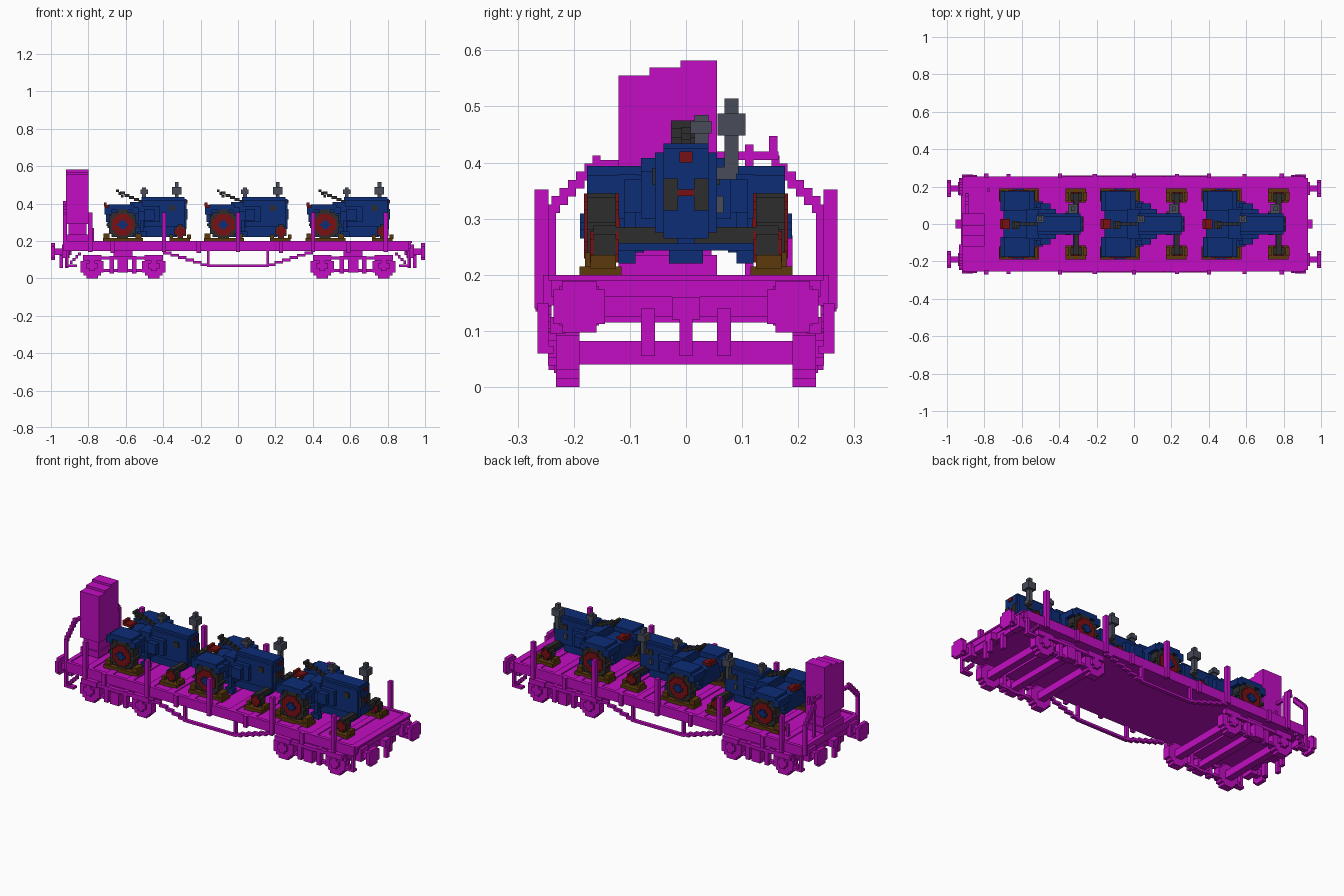
import bpy
import bmesh
import math

cube = bpy.data.objects.get("Cube")
if cube:
    bpy.data.objects.remove(cube, do_unlink=True)

STEP = 0.0146  # size of one building block


def material(name, colour):
    mat = bpy.data.materials.new(name)
    mat.use_nodes = True
    rgba = (*colour, 1)
    mat.diffuse_color = rgba
    for node in mat.node_tree.nodes:
        if node.type == "BSDF_PRINCIPLED":
            node.inputs["Base Color"].default_value = rgba
    return mat


magenta = material("magenta paint", (.54, .004, .54))
blue = material("dark blue paint", (.004, .026, .18))
rubber = material("black rubber", (.026, .026, .026))
steel = material("grey steel", (.065, .07, .1))
red = material("dark red paint", (.19, .005, .006))
wood = material("brown wood", (.107, .042, .004))

parts = {}


def box(name, mat, xs, ys, zs, both_sides=False, both_ends=False):
    """Queue a block for the named part, optionally mirrored in y and in x."""
    boxes = parts.setdefault(name, (mat, []))[1]
    for end in ((1, -1) if both_ends else (1,)):
        for side in ((1, -1) if both_sides else (1,)):
            boxes.append((sorted(end * x for x in xs), sorted(side * y for y in ys), zs))


def span(centre, half):
    return (centre - half, centre + half)


def disc(name, mat, centre, radius, depth, axis="y", **mirror):
    """Blocky disc made of stacked rows; depth is the range along the axis."""
    across, up = centre
    rows = max(3, round(2 * radius / STEP))
    height = 2 * radius / rows
    for row in range(rows):
        low = -radius + row * height
        mid = low + height / 2
        half = math.sqrt(radius ** 2 - mid ** 2)
        half = max(1, round(half / height)) * height
        zs = (up + low, up + low + height)
        if axis == "y":
            box(name, mat, span(across, half), depth, zs, **mirror)
        else:
            box(name, mat, depth, span(across, half), zs, **mirror)


def build_parts(offsets=(0,)):
    """Turn the queued blocks into one mesh per part, placed at each offset."""
    for name, (mat, boxes) in parts.items():
        bm = bmesh.new()
        for xs, ys, zs in boxes:
            corners = [[[bm.verts.new((x, y, z)) for z in zs] for y in ys] for x in xs]
            (a, b), (c, d) = corners[0]
            (e, f), (g, h) = corners[1]
            for face in ((a, b, d, c), (e, g, h, f), (a, e, f, b),
                         (c, d, h, g), (a, c, g, e), (b, f, h, d)):
                bm.faces.new(face)
        bmesh.ops.recalc_face_normals(bm, faces=bm.faces)
        mesh = bpy.data.meshes.new(name)
        bm.to_mesh(mesh)
        bm.free()
        mesh.materials.append(mat)
        for offset in offsets:
            obj = bpy.data.objects.new(name, mesh)
            obj.location.x = offset
            bpy.context.collection.objects.link(obj)
    parts.clear()


# Wagon deck with raised cross strips and end beams
box("deck", magenta, (-.915, .915), (-.245, .245), (.145, .195))
box("side_sill", magenta, (-.915, .915), (.235, .255), (.145, .2), both_sides=True)
for strip in range(14):
    x = -.78 + strip * .13
    box("deck_strip", magenta, span(x, .02), (-.245, .245), (.19, .2))
box("end_beam", magenta, (.9, .925), (-.24, .24), (.16, .2), both_ends=True)
box("end_beam", magenta, (.89, .92), (-.15, .15), (.125, .16), both_ends=True)
box("end_beam", magenta, (.89, .915), (-.18, .18), (.14, .16), both_ends=True)

# Side stakes and their pockets
for x in (-.79, -.395, 0, .4, .79):
    box("stake", magenta, span(x, .011), (.245, .27), (.14, .352), both_sides=True)
for x in (-.67, -.21, .23, .59):
    box("stake_pocket", magenta, span(x, .011), (.25, .268), (.135, .2), both_sides=True)

# Trussing below the sills
box("truss_rod", magenta, (-.16, .16), (.24, .26), (.06, .073), both_sides=True)
box("truss_post", magenta, (.153, .167), (.24, .26), (.06, .15), both_sides=True, both_ends=True)
for i in range(6):
    x, z = .155 + i * .04, .066 + i * .0125
    box("truss_rod", magenta, (x, x + .045), (.24, .26), (z, z + STEP),
        both_sides=True, both_ends=True)

# Buffers and couplings
mirrored = dict(both_sides=True, both_ends=True)
box("buffer_base", magenta, (.9, .94), (.155, .225), (.11, .18), **mirrored)
box("buffer_shaft", magenta, (.92, .98), (.173, .207), (.125, .16), **mirrored)
disc("buffer_plate", magenta, (.19, .143), .046, (.978, 1), axis="x", **mirrored)
box("coupling_hook", magenta, (.91, .955), span(0, .025), (.12, .16), both_ends=True)
box("coupling_chain", magenta, (.935, .955), span(0, .012), (.055, .125), both_ends=True)
box("brake_hose", magenta, (.905, .925), (.055, .08), (.055, .14), **mirrored)

# Corner steps
box("corner_step", magenta, (.86, .92), (.235, .265), (.06, .073), **mirrored)
box("corner_step", magenta, (.905, .92), (.245, .265), (.06, .15), **mirrored)
for i in range(4):
    x = .84 + i * STEP
    box("step_brace", magenta, (x, x + STEP), (.245, .262), span(.13 - i * STEP, .009), **mirrored)

# Bogies: wheels, axles, side frames and spring packs
for centre in (-.615, .615):
    for wheel in (centre - .165, centre + .165):
        disc("bogie_wheel", magenta, (wheel, .062), .062, (.19, .232), both_sides=True)
        disc("axle_box", magenta, (wheel, .068), .03, (.225, .246), both_sides=True)
        box("axle", magenta, span(wheel, .02), (-.2, .2), (.04, .082))
        box("bogie_frame", magenta, span(wheel, .05), (.215, .242), (.095, .125), both_sides=True)
    box("bogie_frame", magenta, span(centre, .19), (.215, .238), (.1, .118), both_sides=True)
    box("bogie_tie", magenta, span(centre, .12), (.2, .225), (.035, .05), both_sides=True)
    box("bogie_spring", magenta, span(centre, .028), (.2, .245), (.03, .1), both_sides=True)
    for x in (centre - .06, centre + .06):
        box("bogie_column", magenta, span(x, .012), (.205, .235), (.025, .12), both_sides=True)
    box("bolster", magenta, span(centre, .05), (-.215, .215), (.115, .15))
    box("bolster", magenta, span(centre, .02), (-.2, .2), (.045, .08))

# Brakeman's cabin with a stepped roof, legs and end rails
for low, high, top in ((-.12, -.065, .555), (-.065, -.01, .569), (-.01, .055, .582)):
    box("cabin", magenta, (-.92, -.8), (low, high), (.29, top))
box("cabin_base", magenta, (-.905, -.81), (-.11, .045), (.2, .3))
box("cabin_skirt", magenta, (-.918, -.803), (-.12, .055), (.2, .235))
box("end_rail", magenta, (-.935, -.915), (.232, .247), (.15, .325), both_sides=True)
for i in range(6):
    y, z = .225 - i * STEP, .31 + i * STEP
    box("end_rail", magenta, (-.935, -.915), (y, y + STEP), (z, z + .03), both_sides=True)
box("end_rail", magenta, (-.935, -.915), (-.165, -.11), (.39, .405))
box("brake_crank", magenta, (-.9, -.885), (.05, .165), (.405, .42))
box("brake_crank", magenta, (-.9, -.885), (.148, .163), (.41, .447))
box("brake_crank", magenta, (-.9, -.885), (.105, .12), (.2, .432))
box("chain_post", magenta, (-.785, -.77), (.175, .19), (.195, .27))
build_parts()

# Tractor, with its rear axle at x = 0 and its nose toward +x
box("rear_plank", wood, (-.105, .11), (.12, .19), (.195, .215), both_sides=True)
box("front_plank", wood, (.25, .36), (.115, .19), (.195, .215), both_sides=True)
for x in (-.085, .085):
    box("wheel_chock", wood, span(x, .016), (.125, .18), (.21, .24), both_sides=True)
for x in (.26, .355):
    box("wheel_chock", wood, span(x, .01), (.125, .17), (.21, .235), both_sides=True)

disc("rear_tyre", rubber, (0, .287), .08, (.125, .176), both_sides=True)
disc("rear_rim", red, (0, .287), .058, (.118, .182), both_sides=True)
disc("rear_hub", blue, (0, .287), .022, (.1, .189), both_sides=True)
disc("front_tyre", rubber, (.308, .25), .038, (.125, .165), both_sides=True)
disc("front_rim", red, (.308, .25), .028, (.12, .171), both_sides=True)
box("front_axle", rubber, (.295, .322), (.015, .13), (.256, .285), both_sides=True)
box("front_axle_beam", blue, (.29, .315), (-.125, .125), (.243, .257))

# Fenders stepping down behind and in front of the rear wheels
box("fender", blue, (-.075, .06), (.07, .176), (.365, .394), both_sides=True)
box("fender", blue, (-.098, -.06), (.07, .176), (.34, .38), both_sides=True)
box("fender", blue, (.05, .085), (.07, .176), (.345, .378), both_sides=True)
box("fender_wall", blue, (-.09, .085), (.085, .12), (.3, .38), both_sides=True)

# Body
box("gearbox", blue, (-.08, .12), (-.09, .09), (.27, .36))
box("rear_axle", blue, (-.04, .04), (-.12, .12), (.255, .32))
box("cockpit", blue, (.04, .11), (-.08, .08), (.34, .408))
box("engine_sides", blue, (.09, .2), (-.08, .08), (.3, .385))
box("engine_bulge", blue, (.115, .17), (-.11, .11), (.31, .37))
box("belly", blue, (-.02, .29), (-.03, .03), (.22, .31))
box("hood", blue, (.1, .332), (-.055, .055), (.275, .418))
box("hood_top", blue, (.1, .332), (-.04, .04), (.41, .434))
box("nose", blue, (.325, .342), (-.04, .04), (.265, .425))
box("foot_plate", blue, (.08, .13), (.09, .12), (.22, .25), both_sides=True)
box("foot_plate", blue, (.095, .115), (.075, .11), (.24, .31), both_sides=True)

# Grille, badge and side vents
box("grille", rubber, (.34, .347), (.014, .04), (.315, .372), both_sides=True)
box("grille_bar", red, (.34, .348), (-.014, .014), (.34, .352))
box("nose_badge", red, (.34, .348), (-.012, .012), (.4, .42))
box("side_vent", rubber, (.25, .28), (.05, .06), (.36, .39), both_sides=True)

# Seat and steering wheel
box("seat", red, (-.098, -.045), (-.028, .028), (.378, .392))
box("seat", red, (-.1, -.085), (-.025, .025), (.385, .405))
box("seat_post", rubber, (-.07, -.055), (-.01, .01), (.35, .38))
for i in range(5):
    x, z = -.015 + i * .025, .455 - i * .011
    box("steering_column", rubber, (x, x + .027), (-.008, .008), (z - .008, z + .008))
for i in range(3):
    x, z = -.035 + i * .013, .475 - i * STEP
    box("steering_wheel", rubber, (x, x + STEP), (-.027, .015), (z - STEP, z))

# Air cleaner and exhaust
box("air_cleaner", steel, (.105, .125), (.015, .04), (.425, .485))
box("air_cleaner", steel, (.095, .135), (.008, .045), (.452, .474))
box("exhaust_elbow", steel, (.275, .3), (.05, .09), (.37, .392))
box("exhaust_pipe", steel, (.28, .3), (.069, .094), (.38, .514))
box("muffler", steel, (.265, .315), (.056, .106), (.448, .487))
box("drain_pipe", steel, (.25, .265), (.053, .067), (.31, .34))
build_parts(offsets=(-.617, -.078, .466))
